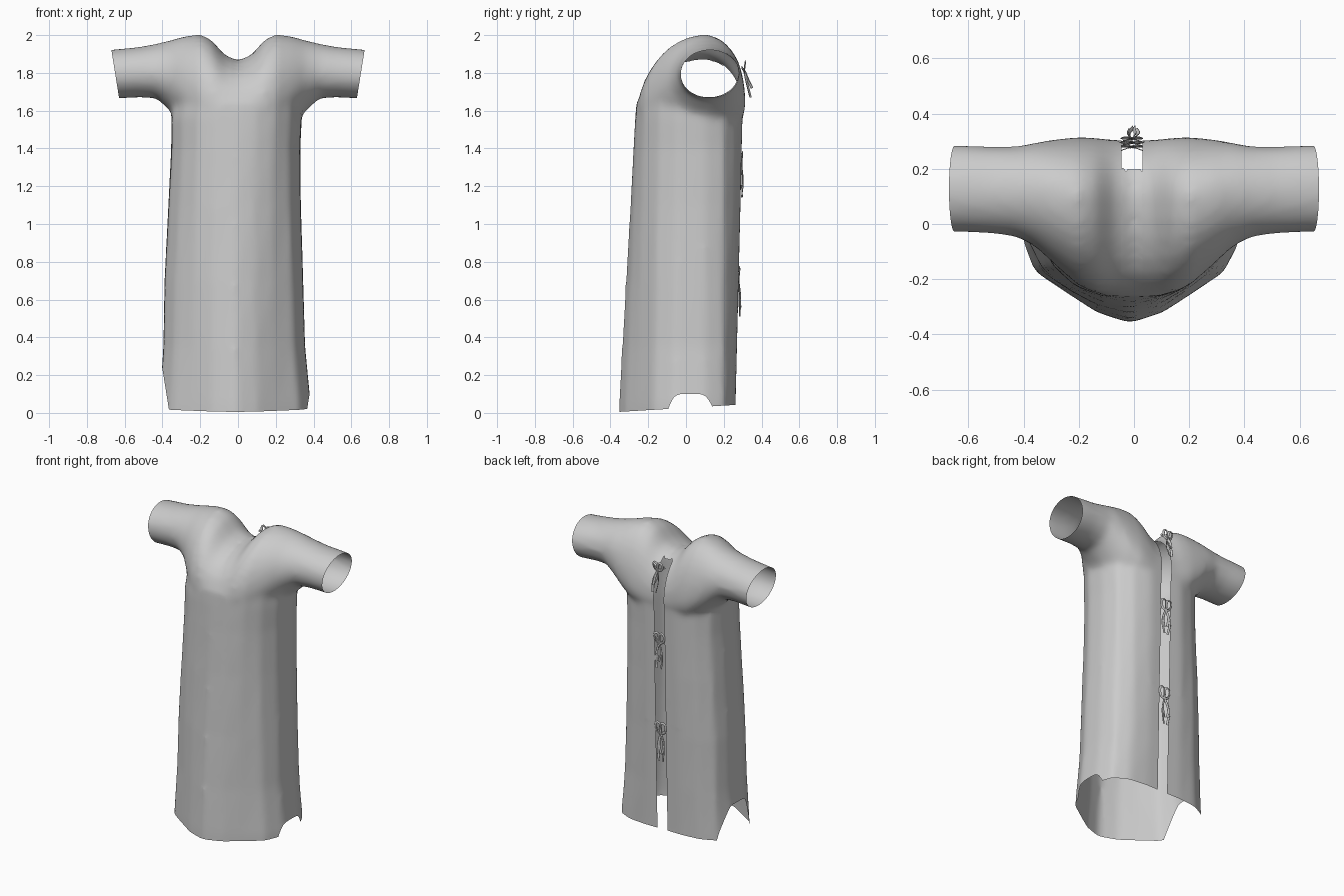
import bpy, bmesh, math, random
from mathutils import Vector

if "Cube" in bpy.data.objects:
    bpy.data.objects.remove(bpy.data.objects["Cube"])

random.seed(4)


def loft(bm, rings):
    """Closed skin through rings of equal length, capped at both ends."""
    vs = [[bm.verts.new(p) for p in r] for r in rings]
    n = len(vs[0])
    for a, b in zip(vs, vs[1:]):
        for i in range(n):
            bm.faces.new((a[i], a[(i + 1) % n], b[(i + 1) % n], b[i]))
    bm.faces.new(vs[0])
    bm.faces.new(vs[-1])


bm = bmesh.new()

# Skirt and torso: half sections blended from hem to chest
HEM = [(0, -.36), (.12, -.32), (.22, -.255), (.34, -.175), (.40, -.06),
       (.40, .10), (.36, .20), (.26, .25), (.13, .262), (0, .26)]
CHEST = [(0, -.27), (.10, -.262), (.20, -.225), (.28, -.15), (.335, -.04),
         (.34, .10), (.31, .20), (.23, .265), (.12, .30), (0, .295)]
# z, blend towards the chest, width scale, x shift
LEVELS = [(-.12, -.02, 1.0, -.015), (.05, .02, 1.0, -.015), (.35, .22, .97, -.02),
          (.7, .45, .985, -.022), (1.1, .72, .985, -.018), (1.4, .9, .99, -.012),
          (1.56, 1, 1.02, -.008), (1.64, 1.06, 1.0, 0)]
rings = []
for z, t, w, dx in LEVELS:
    half = [((a[0] + (b[0] - a[0]) * t) * w, a[1] + (b[1] - a[1]) * t)
            for a, b in zip(HEM, CHEST)]
    rings.append([(x + dx, y, z) for x, y in half]
                 + [(-x + dx, y, z) for x, y in half[-2:0:-1]])
loft(bm, rings)

# Shoulders and sleeves: sections along x
# x, front y, apex y, back y, bottom z, widest z, top z
STATIONS = [(0, -.262, .10, .302, 1.45, 1.60, 1.865), (.07, -.26, .10, .306, 1.45, 1.60, 1.895),
            (.14, -.25, .10, .313, 1.45, 1.62, 1.975), (.20, -.225, .10, .316, 1.47, 1.64, 2.005),
            (.28, -.155, .11, .308, 1.52, 1.70, 1.995), (.36, -.08, .12, .295, 1.60, 1.77, 1.972),
            (.43, -.045, .12, .28, 1.665, 1.80, 1.955), (.52, -.035, .12, .28, 1.67, 1.80, 1.938),
            (.62, -.03, .125, .285, 1.665, 1.795, 1.928), (.74, -.03, .125, .285, 1.66, 1.79, 1.915)]


def section(s, side):
    x, yf, ya, yb, zb, zm, zt = s
    out = []
    for i in range(28):
        c, d = math.cos(i * math.tau / 28), math.sin(i * math.tau / 28)
        out.append((x * side, ya + c * (yb - ya if c > 0 else ya - yf),
                    zm + d * (zt - zm if d > 0 else zm - zb)))
    return out


loft(bm, [section(s, -1) for s in STATIONS[:0:-1]] + [section(s, 1) for s in STATIONS])
bmesh.ops.recalc_face_normals(bm, faces=bm.faces)
mesh = bpy.data.meshes.new("gown")
bm.to_mesh(mesh)
bm.free()
gown = bpy.data.objects.new("gown", mesh)
bpy.context.collection.objects.link(gown)

# Fuse the volumes and soften the joins
m = gown.modifiers.new("fuse", 'REMESH')
m.mode = 'VOXEL'
m.voxel_size = .02
m = gown.modifiers.new("soften", 'SMOOTH')
m.factor = .5
m.iterations = 8
bm = bmesh.new()
bm.from_object(gown, bpy.context.evaluated_depsgraph_get())
gown.modifiers.clear()


def cut(co, no, drop=True):
    bmesh.ops.bisect_plane(bm, geom=bm.verts[:] + bm.edges[:] + bm.faces[:], dist=1e-5,
                           plane_co=co, plane_no=no, clear_outer=drop)


# Open the hem and both cuffs
cut((0, -.36, .005), (0, .06, -1))
for side in (1, -1):
    cut((side * .67, 0, 1.92), (side, 0, -.16))

# Back slit
cut((-.045, 0, 0), (1, 0, 0), False)
cut((.03, 0, 0), (1, 0, 0), False)
slit = []
for f in bm.faces:
    c = f.calc_center_median()
    if -.045 < c.x < .03 and c.y > .2 and c.z < 1.86:
        slit.append(f)
bmesh.ops.delete(bm, geom=slit, context='FACES')
for f in bm.faces:
    f.smooth = True
bm.to_mesh(mesh)
bm.free()


# Back ties: a flat strap, a knot loop and hanging ribbon ends
def ribbon(name, paths):
    cu = bpy.data.curves.new(name, 'CURVE')
    cu.dimensions = '3D'
    cu.extrude = .006
    cu.bevel_depth = .0015
    cu.bevel_resolution = 0
    cu.resolution_u = 4
    for pts in paths:
        sp = cu.splines.new('BEZIER')
        sp.bezier_points.add(len(pts) - 1)
        for bp, p in zip(sp.bezier_points, pts):
            bp.co = p
            bp.handle_left_type = bp.handle_right_type = 'AUTO'
    ob = bpy.data.objects.new(name, cu)
    bpy.context.collection.objects.link(ob)


for name, top, bottom, y, lean in (("upper_tie", 1.87, 1.67, .295, .045),
                                   ("middle_tie", 1.39, 1.14, .28, .012),
                                   ("lower_tie", .78, .51, .265, .015)):
    h = top - bottom
    knot = top - h * .3
    paths = [[(-.05, y, knot + .02), (-.008, y + .012, knot), (.035, y, knot + .02)]]
    for side in (-1, 1):
        # bow loop
        paths.append([(-.008, y + .012, knot), (-.008 + side * .02, y + .02, top - .01),
                      (-.008 + side * .03, y + .015, knot + .01), (-.008, y + .016, knot - .01)])
        # hanging ends
        for k in range(2):
            x = -.008 + side * random.uniform(.008, .028)
            end = bottom + k * .05
            paths.append([(-.008, y + .014, knot),
                          (x, y + lean * .5 + random.uniform(.005, .018), (knot + end) / 2),
                          (x - side * random.uniform(0, .015), y + lean + random.uniform(0, .012), end)])
    ribbon(name, paths)
